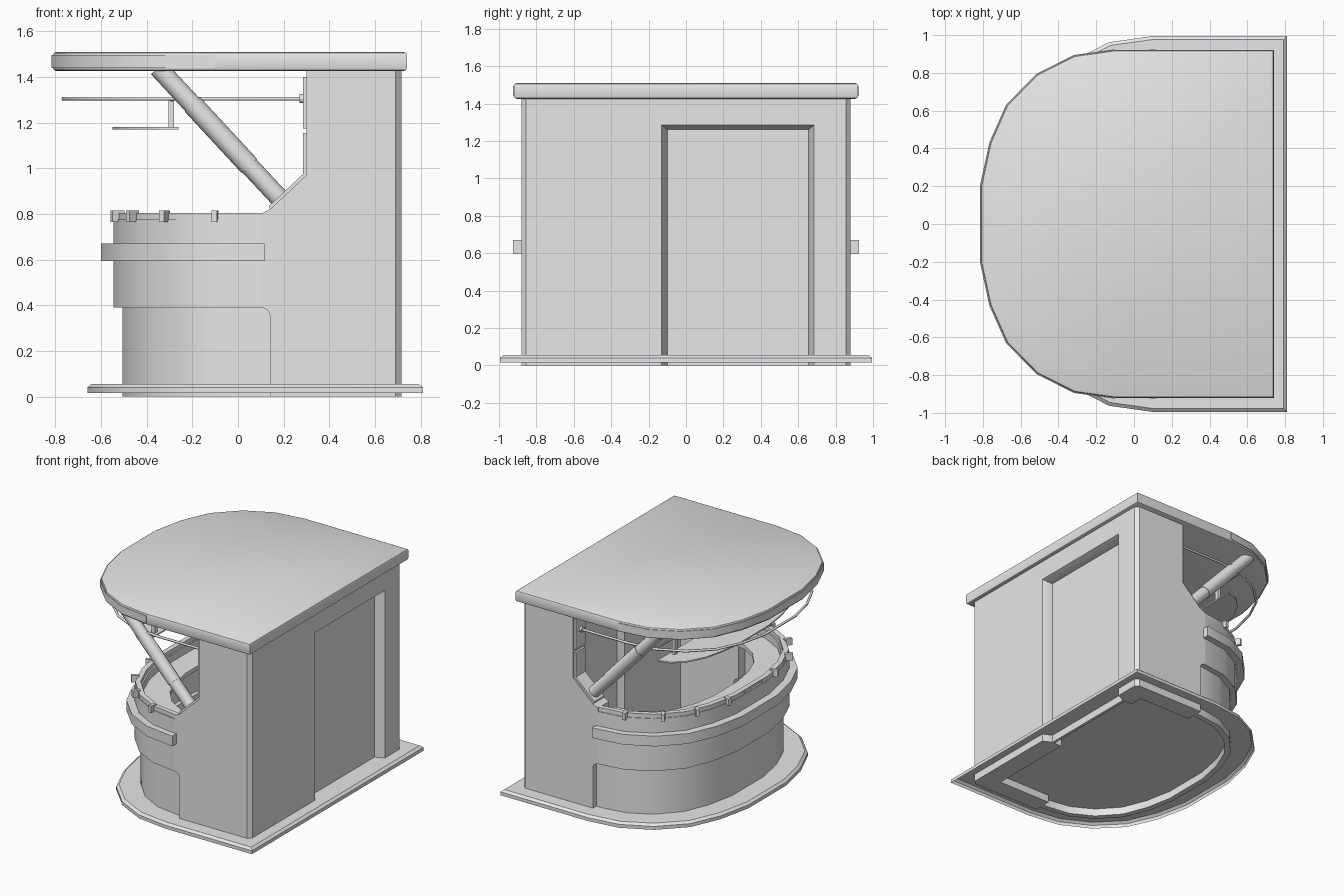
import bpy, bmesh, math
from mathutils import Vector

cube = bpy.data.objects.get("Cube")
if cube:
    bpy.data.objects.remove(cube, do_unlink=True)

GREY = bpy.data.materials.new("plain_grey")
GREY.use_nodes = True
GREY.diffuse_color = (0.8, 0.8, 0.8, 1)
GREY.node_tree.nodes["Principled BSDF"].inputs["Base Color"].default_value = (0.8, 0.8, 0.8, 1)

# Quarter of the rounded front: 0 = tangent to the side, 1 = foremost
QUARTER = [(0, 1), (.305, .967), (.58, .86), (.805, .685), (.93, .467), (1, .217)]


def finish(name, bm):
    bmesh.ops.recalc_face_normals(bm, faces=bm.faces)
    mesh = bpy.data.meshes.new(name)
    bm.to_mesh(mesh)
    bm.free()
    mesh.materials.append(GREY)
    ob = bpy.data.objects.new(name, mesh)
    bpy.context.collection.objects.link(ob)
    bpy.ops.object.select_all(action='DESELECT')
    ob.select_set(True)
    bpy.context.view_layer.objects.active = ob
    bpy.ops.object.shade_smooth_by_angle(angle=math.radians(28))
    return ob


def arc(front, tangent, half):
    """Rounded front from the +y side round to the -y side."""
    pts = [(tangent - u * (tangent - front), v * half) for u, v in QUARTER]
    return pts + [(x, -y) for x, y in reversed(pts)]


def d_plan(front, tangent, back, half):
    return arc(front, tangent, half) + [(back, -half), (back, half)]


def loft(name, loops, bottom=True):
    """Skin a stack of equal-length 3D loops."""
    bm = bmesh.new()
    rows = [[bm.verts.new(p) for p in loop] for loop in loops]
    n = len(rows[0])
    for a, b in zip(rows, rows[1:]):
        for i in range(n):
            j = (i + 1) % n
            bm.faces.new((a[i], a[j], b[j], b[i]))
    if bottom:
        bm.faces.new(rows[0])
    bm.faces.new(rows[-1])
    return finish(name, bm)


def prism_z(name, plan, z0, z1):
    return loft(name, [[(x, y, z) for x, y in plan] for z in (z0, z1)])


def prism_y(name, profile, y0, y1):
    return loft(name, [[(x, y, z) for x, z in profile] for y in (y0, y1)])


def box(name, x0, x1, y0, y1, z0, z1):
    return prism_z(name, [(x0, y0), (x1, y0), (x1, y1), (x0, y1)], z0, z1)


def band(name, front, tangent, half, thick, end, z0, z1):
    """Curved wall following the rounded front, with straight ends."""
    outer = [(end, half)] + arc(front, tangent, half) + [(end, -half)]
    h = half - thick
    inner = [(end, h)] + arc(front + thick, tangent, h) + [(end, -h)]
    bm = bmesh.new()
    rings = [[bm.verts.new((x, y, z)) for x, y in path]
             for path, z in ((outer, z0), (outer, z1), (inner, z1), (inner, z0))]
    for a, b in zip(rings, rings[1:] + rings[:1]):
        for i in range(len(a) - 1):
            bm.faces.new((a[i], a[i + 1], b[i + 1], b[i]))
    for k in (0, -1):
        bm.faces.new([r[k] for r in rings])
    return finish(name, bm)


def rod(name, p, q, radius, sides=16):
    p, q = Vector(p), Vector(q)
    bm = bmesh.new()
    bmesh.ops.create_cone(bm, cap_ends=True, segments=sides, radius1=radius,
                          radius2=radius, depth=(q - p).length)
    turn = (q - p).to_track_quat('Z', 'Y').to_matrix().to_4x4()
    bm.transform(turn)
    bmesh.ops.translate(bm, verts=bm.verts, vec=(p + q) / 2)
    return finish(name, bm)


def d_stack(name, front, tangent, back, half, levels, bottom=True):
    loops = [[(x, y, z) for x, y in d_plan(front + i, tangent, back - i, half - i)]
             for i, z in levels]
    return loft(name, loops, bottom)


# Base plate (open underneath) and roof slab with softened edges
d_stack("base_plate", -.66, .1, .81, .995, [(0, .015), (0, .04), (.018, .055)], bottom=False)
d_stack("roof", -.81, -.1, .74, .92,
        [(.015, 1.425), (.004, 1.43), (0, 1.44), (0, 1.495), (.004, 1.505), (.015, 1.51)])
band("roof_fascia", -.816, -.1, .925, .009, -.1, 1.44, 1.495)

# Side walls with the sloped cut-out and the rounded recess corner
fillet = [(.10 + .04 * math.cos(a), .35 + .04 * math.sin(a))
          for a in (math.radians(15 * k) for k in range(7))]
side = [(.14, 0)] + fillet + [(.10, .80), (.14, .82), (.30, .97), (.30, 1.43), (.69, 1.43), (.69, 0)]
for s, label in ((1, "left"), (-1, "right")):
    prism_y(f"side_wall_{label}", side, s * .75, s * .88)
    # Trim plates on the wall edge and slope
    box(f"upper_trim_{label}", .285, .30, s * .76, s * .87, 1.175, 1.40)
    box(f"lower_trim_{label}", .285, .30, s * .76, s * .87, .97, 1.155)
    prism_y(f"slope_trim_{label}", [(.14, .82), (.30, .97), (.285, .975), (.135, .835)],
            s * .76, s * .87)
    # Slanted roof strut with a thicker sleeve
    y = s * .81
    rod(f"strut_{label}", (.19, y, .86), (-.35, y, 1.44), .042)
    rod(f"strut_sleeve_{label}", (.05, y, 1.01), (-.20, y, 1.28), .046)
    rod(f"rail_flange_{label}", (.27, y, 1.305), (.29, y, 1.305), .02)
    box(f"tray_post_{label}", -.305, -.28, s * .535, s * .565, 1.175, 1.305)

# Back wall: two piers with splayed jambs, lintel and recessed door
prism_z("back_pier_left", [(.57, .88), (.69, .88), (.715, .855), (.715, .685),
                           (.65, .655), (.57, .655)], 0, 1.43)
prism_z("back_pier_right", [(.57, -.88), (.69, -.88), (.715, -.855), (.715, -.13),
                            (.65, -.10), (.57, -.10)], 0, 1.43)
prism_y("door_lintel", [(.57, 1.26), (.65, 1.26), (.715, 1.285), (.715, 1.43), (.57, 1.43)],
        -.13, .685)
box("door_panel", .63, .65, -.12, .67, 0, 1.28)

# Rounded counter
band("counter_skirt", -.545, .10, .88, .05, .10, .39, .775)
band("counter_base", -.505, .10, .84, .04, .16, 0, .40)
band("counter_lip", -.54, .10, .875, .035, .14, .77, .805)
band("bumper_rail", -.60, .10, .925, .055, .115, .595, .67)
band("worktop", -.51, .10, .845, .19, .12, .69, .72)
box("counter_badge", -.547, -.535, -.1, .1, .778, .80)

# Clips spaced along the counter lip
for s in (1, -1):
    for i, (x, y) in enumerate([(-.10, .845), (-.32, .72), (-.46, .53), (-.525, .27)]):
        clip = box(f"lip_clip_{i}", -.03, .025, -.012, .012, .765, .815)
        clip.location = (x, s * y, 0)
        clip.rotation_euler.z = math.atan2(-s * y, -x * 1.3)

# Hanging rail and tray under the roof
path = [(.29, .81)] + arc(-.765, -.1, .81) + [(.29, -.81)]
curve = bpy.data.curves.new("hanging_rail", 'CURVE')
curve.dimensions = '3D'
curve.bevel_depth = .009
curve.bevel_resolution = 1
spline = curve.splines.new('POLY')
spline.points.add(len(path) - 1)
for pt, (x, y) in zip(spline.points, path):
    pt.co = (x, y, 1.305, 1)
curve.materials.append(GREY)
rail = bpy.data.objects.new("hanging_rail", curve)
bpy.context.collection.objects.link(rail)
prism_z("hanging_tray", arc(-.55, -.26, .7), 1.17, 1.18)
rod("tray_crossbar", (-.29, -.78, 1.3), (-.29, .78, 1.3), .009, 8)
